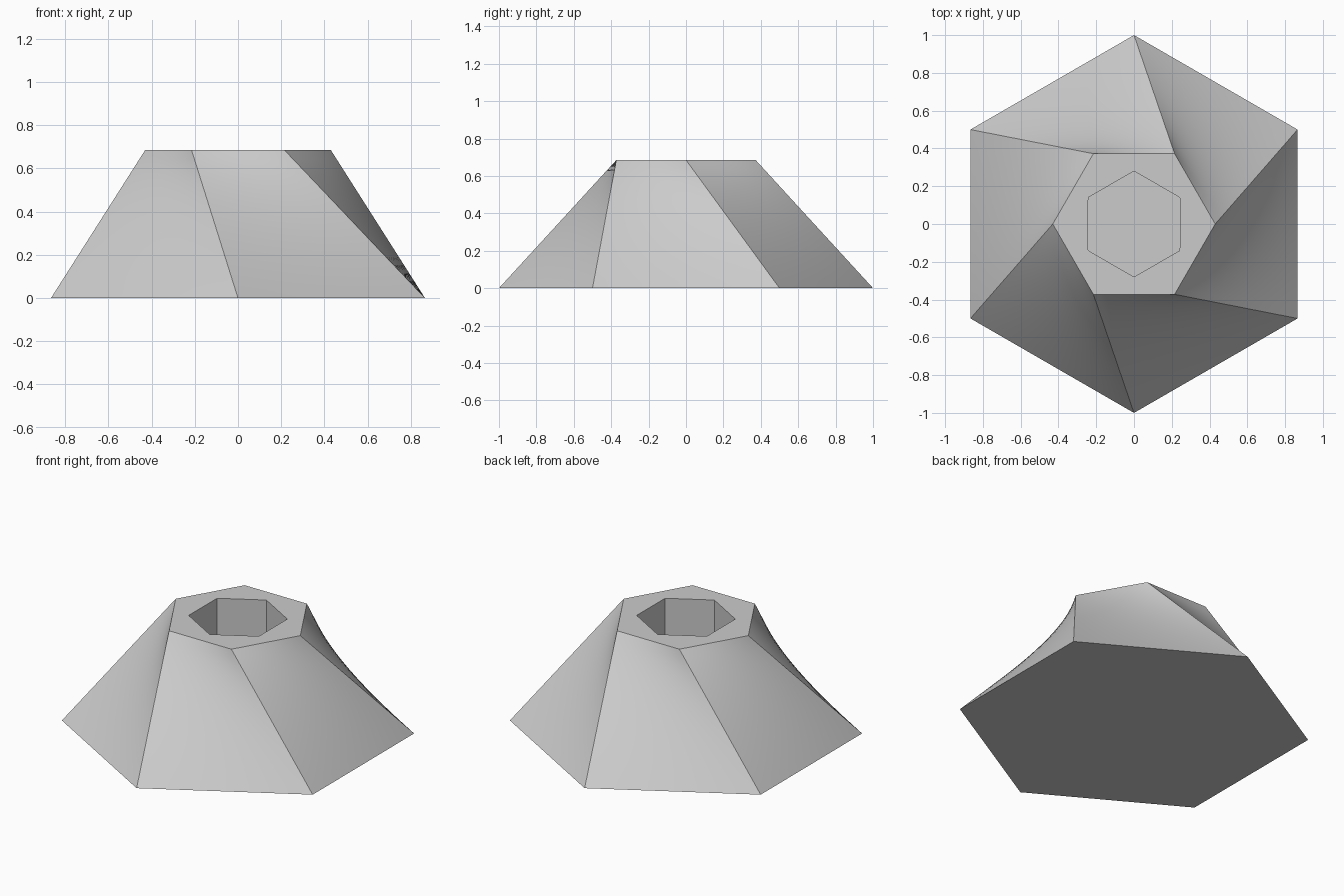
import bpy, bmesh, math
from mathutils import Vector

cube = bpy.data.objects.get("Cube")
if cube:
    bpy.data.objects.remove(cube)

HEIGHT = 0.685
HOLE_DEPTH = 0.34
STEPS = 16  # divisions of each twisted side


def hexagon(radius, start, z):
    """Hexagon outline, each edge divided into STEPS points."""
    c = [Vector((radius * math.cos(math.radians(start + 60 * k)),
                 radius * math.sin(math.radians(start + 60 * k)), z)) for k in range(6)]
    return [c[k].lerp(c[(k + 1) % 6], i / STEPS) for k in range(6) for i in range(STEPS)]


def loft(bm, lower, upper, steps, smooth=False):
    """Ruled surface between two rings; hexagon corners become sharp edges."""
    rings = [[bm.verts.new(a.lerp(b, j / steps)) for a, b in zip(lower, upper)]
             for j in range(steps + 1)]
    n = len(lower)
    for r0, r1 in zip(rings, rings[1:]):
        for i in range(n):
            f = bm.faces.new((r0[i], r0[(i + 1) % n], r1[(i + 1) % n], r1[i]))
            f.smooth = smooth
        for i in range(0, n, STEPS):
            bm.edges.get((r0[i], r1[i])).smooth = False
    return rings


grey = bpy.data.materials.new("light grey")
grey.use_nodes = True
colour = (0.6, 0.6, 0.6, 1)
grey.diffuse_color = colour
grey.node_tree.nodes["Principled BSDF"].inputs["Base Color"].default_value = colour

# Outlines of the base, the twisted top, and the socket
base = hexagon(1.0, 30, 0)
top = hexagon(0.43, 0, HEIGHT)
mouth = hexagon(0.28, 30, HEIGHT)
floor = hexagon(0.28, 30, HEIGHT - HOLE_DEPTH)

bm = bmesh.new()
sides = loft(bm, base, top, STEPS, smooth=True)   # six twisted sides
loft(bm, top, mouth, 1)                           # flat rim
socket = loft(bm, mouth, floor, 1)                # socket walls
bm.faces.new(reversed(sides[0]))                  # underside
bm.faces.new(socket[-1])                          # socket floor
bmesh.ops.remove_doubles(bm, verts=bm.verts, dist=0.0001)
bmesh.ops.recalc_face_normals(bm, faces=bm.faces)

# Keep the outlines crisp where smooth sides meet flat faces
for e in bm.edges:
    if len({f.smooth for f in e.link_faces}) > 1:
        e.smooth = False

mesh = bpy.data.meshes.new("twisted_hexagonal_body")
bm.to_mesh(mesh)
bm.free()
mesh.materials.append(grey)
body = bpy.data.objects.new("twisted_hexagonal_body", mesh)
bpy.context.collection.objects.link(body)
